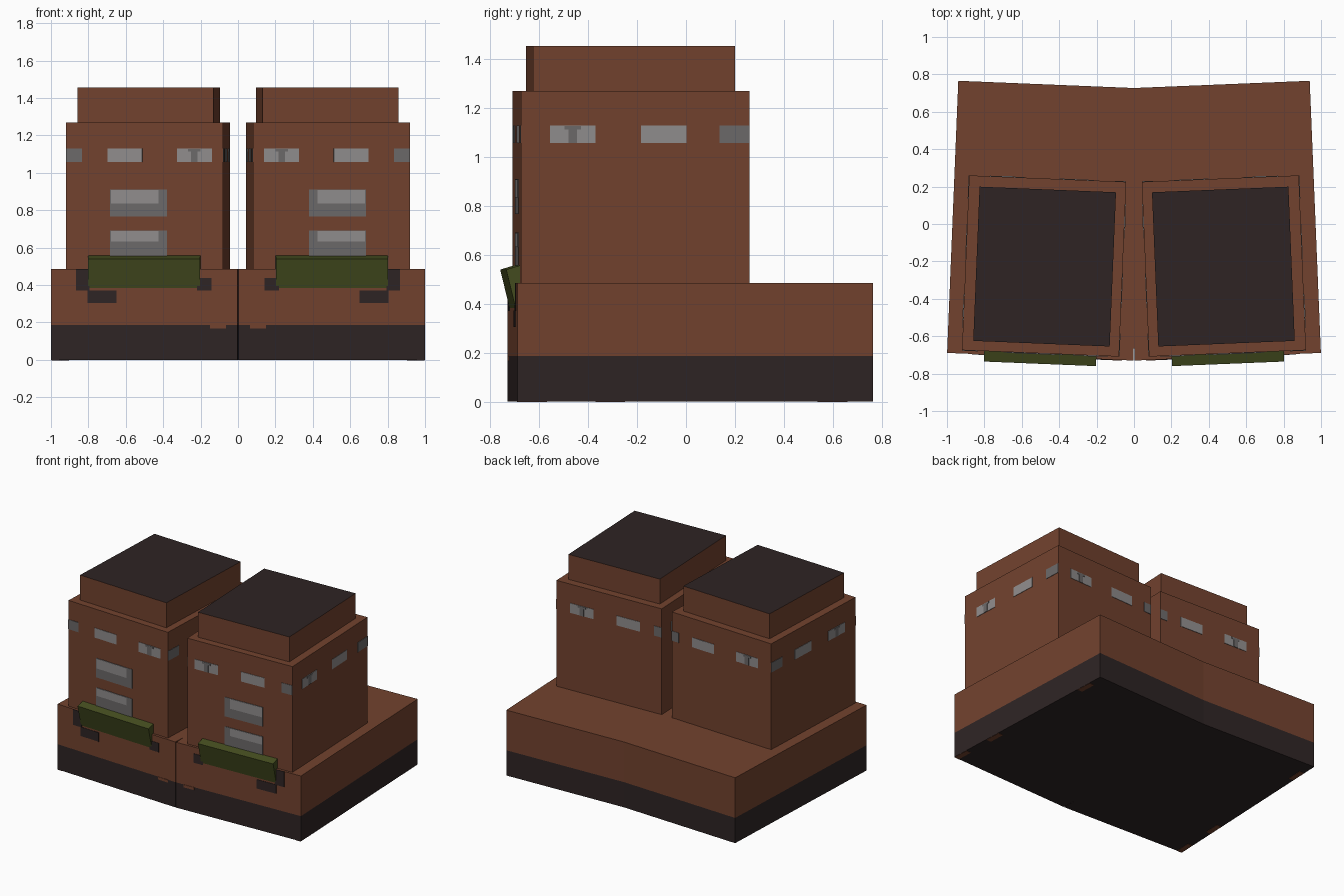
import bpy, bmesh, math
from mathutils import Matrix, Vector

if "Cube" in bpy.data.objects:
    bpy.data.objects.remove(bpy.data.objects["Cube"])


def srgb(r, g, b):
    f = lambda c: c / 12.92 if c <= 0.04045 else ((c + 0.055) / 1.055) ** 2.4
    return (f(r / 255), f(g / 255), f(b / 255), 1)


def material(name, rgb):
    m = bpy.data.materials.new(name)
    m.diffuse_color = srgb(*rgb)
    m.use_nodes = True
    m.node_tree.nodes["Principled BSDF"].inputs["Base Color"].default_value = m.diffuse_color
    return m


BROWN = material("brick_brown", (114, 66, 46))
DARK = material("dark_tar", (46, 36, 36))
GREEN = material("awning_green", (68, 76, 31))
LIGHT = material("glass_light", (144, 141, 141))
GREY = material("glass_grey", (108, 105, 105))

# Each half is laid out square, then turned slightly about its front inner corner
TURN = Matrix.Translation((0.004, -0.73, 0)) @ Matrix.Rotation(math.radians(2.35), 4, 'Z')
MIRROR = Matrix.Scale(-1, 4, (1, 0, 0))


def finish(name, bm, mats, rule=None):
    """Write the part once for the right half and once mirrored for the left."""
    if rule:
        for f in bm.faces:
            f.material_index = rule(f)
    for side, mat in (("right", TURN), ("left", MIRROR @ TURN)):
        half = bm.copy()
        half.transform(mat)
        bmesh.ops.recalc_face_normals(half, faces=half.faces)
        me = bpy.data.meshes.new(name)
        half.to_mesh(me)
        half.free()
        for m in mats:
            me.materials.append(m)
        bpy.context.collection.objects.link(bpy.data.objects.new(f"{name}_{side}", me))
    bm.free()


def box(lo, hi):
    lo, hi = Vector(lo), Vector(hi)
    bm = bmesh.new()
    size = hi - lo
    bmesh.ops.create_cube(bm, size=1, matrix=Matrix.Translation((lo + hi) / 2)
                          @ Matrix.Diagonal((abs(size.x), abs(size.y), abs(size.z), 1)))
    bm.normal_update()
    return bm


def plate(name, origin, d, a0, a1, z0, z1, mat, thick=0.003):
    """Thin plate on a wall running from origin along d."""
    o, d = Vector(origin), Vector(d)
    n = Vector((d.y, -d.x))
    p, q = o + d * a0, o + d * a1 + n * thick
    finish(name, box((p.x, p.y, z0), (q.x, q.y, z1)), [mat])


# Base block with a dark lower band and underside
bm = box((0, 0, 0), (0.996, 1.456, 0.485))
bmesh.ops.bisect_plane(bm, geom=bm.verts[:] + bm.edges[:] + bm.faces[:],
                       plane_co=(0, 0, 0.187), plane_no=(0, 0, 1))
bm.normal_update()
finish("base", bm, [BROWN, DARK], lambda f: int(f.calc_center_median().z < 0.187))

# Tower and its setback top with a dark roof
U0, U1, V0, V1 = 0.077, 0.917, 0.018, 0.953
finish("tower", box((U0, V0, 0.485), (U1, V1, 1.27)), [BROWN])
finish("tower_top", box((0.129, 0.070, 1.27), (0.859, 0.895, 1.455)), [BROWN, DARK],
       lambda f: int(f.normal.z > 0.5))

# Row of small windows round all four walls; the last one meets the corner
walls = {
    "front": ((U0, V0), (1, 0), U1 - U0, 0.06),
    "outer": ((U1, V0), (0, 1), V1 - V0, 0.118),
    "back": ((U1, V1), (-1, 0), U1 - U0, 0.11),
    "inner": ((U0, V1), (0, -1), V1 - V0, 0.118),
}
for wall, (o, d, length, start) in walls.items():
    w, pitch = 0.186, 0.372
    for i in range(3):
        a = start + i * pitch
        if i == 2:
            a = min(a - 0.05, length - 0.06)
        plate(f"{wall}_window_{i + 1}", o, d, a, min(a + w, length), 1.058, 1.13,
              GREY if i == 2 else LIGHT)
    mid = start + w / 2
    plate(f"{wall}_window_bar", o, d, mid - 0.033, mid + 0.033, 1.113, 1.128, GREY, 0.005)
    plate(f"{wall}_window_stem", o, d, mid - 0.017, mid + 0.017, 1.058, 1.113, GREY, 0.005)

# Large front windows, lighter in the upper part
for i, (z0, z1, split) in enumerate(((0.767, 0.91, 0.835), (0.53, 0.692, 0.632))):
    plate(f"large_window_{i + 1}", (U0, V0), (1, 0), 0.30, 0.604, z0, z1, GREY)
    plate(f"large_window_shine_{i + 1}", (U0, V0), (1, 0), 0.345, 0.60, split, z1 - 0.002,
          LIGHT, 0.005)

# Tilted awning
bm = bmesh.new()
profile = [(-0.038, 0.540), (0.022, 0.558), (0.065, 0.382), (0.004, 0.367)]
face = bm.faces.new([bm.verts.new((0.198, v, z)) for v, z in profile])
ext = bmesh.ops.extrude_face_region(bm, geom=[face])
bmesh.ops.translate(bm, vec=(0.6, 0, 0),
                    verts=[g for g in ext["geom"] if isinstance(g, bmesh.types.BMVert)])
finish("awning", bm, [GREEN])

# Dark patches around the awning and brown chips in the lower band
for name, a0, a1, z0, z1, mat in (
        ("inner_patch", 0.138, 0.215, 0.37, 0.437, DARK),
        ("outer_patch", 0.79, 0.863, 0.37, 0.485, DARK),
        ("lower_patch", 0.645, 0.80, 0.305, 0.372, DARK),
        ("edge_chip", 0.06, 0.145, 0.167, 0.187, BROWN)):
    plate(name, (0, 0), (1, 0), a0, a1, z0, z1, mat)
for i, v in enumerate((0.06, 0.38, 1.29)):
    finish(f"underside_chip_{i + 1}", box((0.955, v - 0.06, -0.002), (0.994, v + 0.06, 0.002)),
           [BROWN])
